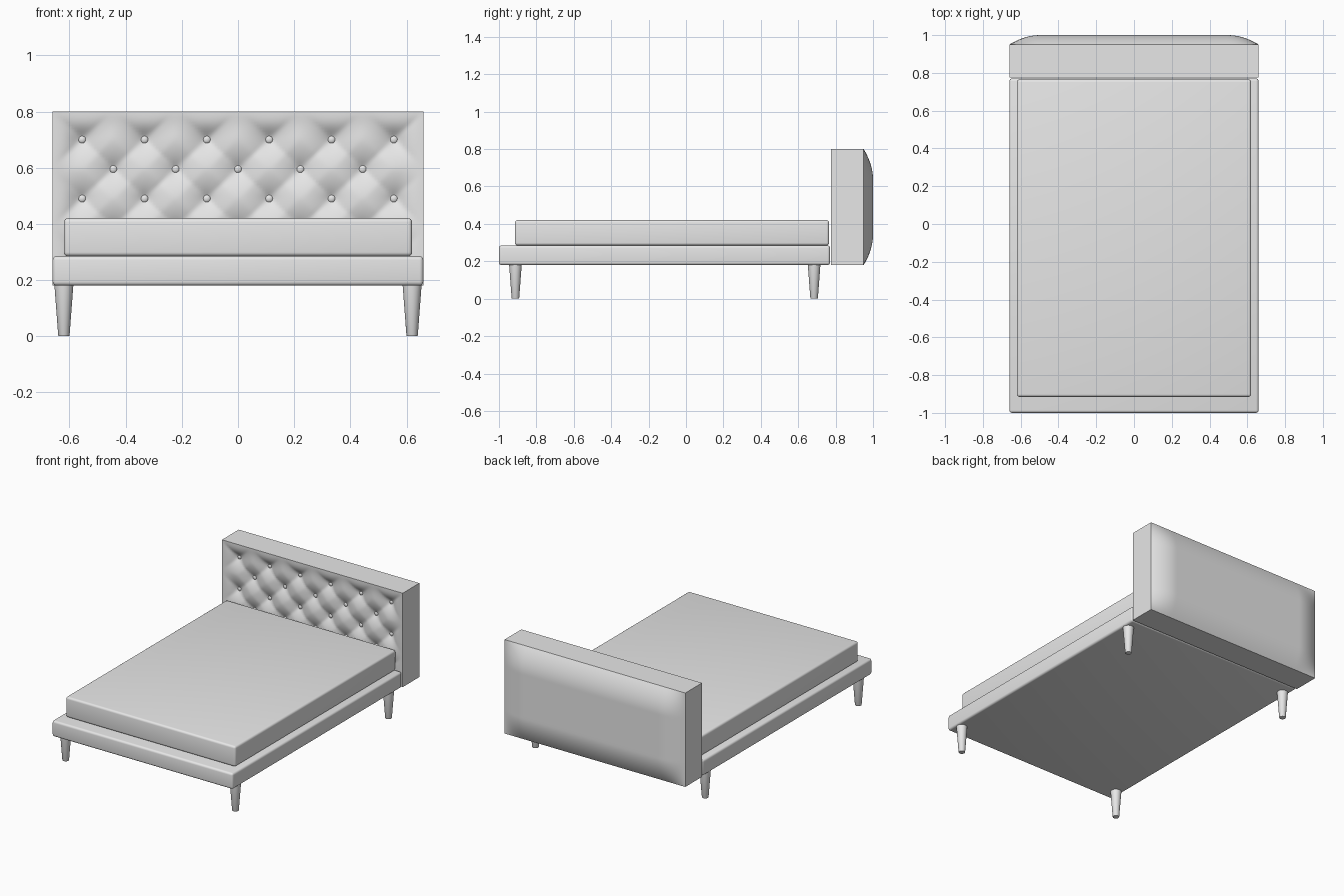
import bpy
import bmesh
import math
from mathutils import Matrix, Vector

cube = bpy.data.objects.get("Cube")
if cube:
    bpy.data.objects.remove(cube, do_unlink=True)

grey = bpy.data.materials.new("light_grey")
grey.use_nodes = True
grey.diffuse_color = (0.8, 0.8, 0.8, 1)
grey.node_tree.nodes["Principled BSDF"].inputs["Base Color"].default_value = (0.8, 0.8, 0.8, 1)


def finish(bm, name, angle=40):
    """Turn a bmesh into a smooth-shaded object with the grey material."""
    bmesh.ops.recalc_face_normals(bm, faces=bm.faces[:])
    mesh = bpy.data.meshes.new(name)
    bm.to_mesh(mesh)
    bm.free()
    mesh.materials.append(grey)
    obj = bpy.data.objects.new(name, mesh)
    bpy.context.collection.objects.link(obj)
    bpy.ops.object.select_all(action='DESELECT')
    obj.select_set(True)
    bpy.context.view_layer.objects.active = obj
    bpy.ops.object.shade_smooth_by_angle(angle=math.radians(angle))
    return obj


def rounded_box(name, half_x, y0, y1, z0, z1, radius):
    bm = bmesh.new()
    size = Matrix.Diagonal((2 * half_x, y1 - y0, z1 - z0, 1))
    place = Matrix.Translation((0, (y0 + y1) / 2, (z0 + z1) / 2))
    bmesh.ops.create_cube(bm, size=1, matrix=place @ size)
    bmesh.ops.bevel(bm, geom=bm.edges[:], offset=radius, segments=4,
                    profile=0.5, affect='EDGES')
    return finish(bm, name)


# Platform and mattress
rounded_box("bed_base", 0.66, -1.0, 0.77, 0.18, 0.285, 0.014)
rounded_box("mattress", 0.62, -0.915, 0.765, 0.285, 0.42, 0.014)

# Tapered legs
for side, x in (("right", -0.62), ("left", 0.62)):
    for end, y in (("front", -0.912), ("back", 0.685)):
        bm = bmesh.new()
        bmesh.ops.create_cone(bm, cap_ends=True, segments=32, radius1=0.02,
                              radius2=0.034, depth=0.185,
                              matrix=Matrix.Translation((x, y, 0.0925)))
        rim = [e for e in bm.edges if all(v.co.z < 0.01 for v in e.verts)]
        bmesh.ops.bevel(bm, geom=rim, offset=0.003, segments=2,
                        profile=0.5, affect='EDGES')
        finish(bm, f"{end}_{side}_leg")

# Tufting layout: staggered rows of buttons
HALF_W, HALF_H, MID_Z = 0.66, 0.31, 0.49
FRONT, REAR = 0.775, 0.95
STEP_X, STEP_Z = 0.222, 0.105
buttons = []
for row in range(-2, 3):
    count = 6 if row % 2 == 0 else 5
    for i in range(count):
        buttons.append(Vector(((i - (count - 1) / 2) * STEP_X, row * STEP_Z)))


def tuft_depth(x, z):
    """Depth of the padded front at x, z measured from the panel centre."""
    nearest = min((Vector((x, z)) - b).length for b in buttons)
    a = x / STEP_X - 0.5
    b = z / (2 * STEP_Z)
    pillow = abs(math.sin(math.pi * (a + b)) * math.sin(math.pi * (a - b)))
    edge = min(HALF_W - abs(x), HALF_H - abs(z))
    fade = min(1, max(0, edge) / 0.09)
    fade = fade * fade * (3 - 2 * fade)
    return fade * (0.03 * math.exp(-nearest / 0.04) + 0.012 * (1 - pillow ** 0.7))


def back_bulge(x, z):
    """Cushioned swelling that fades toward the panel edges."""
    rise = 0.05
    for d in (HALF_W - abs(x), HALF_H - abs(z)):
        t = min(1, max(0, d) / 0.165)
        rise *= 1 - (1 - t) ** 2
    return rise


# Headboard: a fine grid thickened into a panel, then shaped on both faces
bm = bmesh.new()
upright = (Matrix.Translation((0, FRONT, MID_Z)) @ Matrix.Rotation(math.pi / 2, 4, 'X')
           @ Matrix.Diagonal((HALF_W, HALF_H, 1, 1)))
bmesh.ops.create_grid(bm, x_segments=132, y_segments=62, size=1, matrix=upright)
front_verts = bm.verts[:]
result = bmesh.ops.extrude_face_region(bm, geom=bm.faces[:], use_keep_orig=True)
back_verts = [g for g in result["geom"] if isinstance(g, bmesh.types.BMVert)]
for v in front_verts:
    v.co.y = FRONT + tuft_depth(v.co.x, v.co.z - MID_Z)
for v in back_verts:
    v.co.y = REAR + back_bulge(v.co.x, v.co.z - MID_Z)
finish(bm, "headboard", 50)

# Buttons seated in the tufts
bm = bmesh.new()
for b in buttons:
    place = Matrix.Translation((b.x, FRONT + tuft_depth(b.x, b.y) - 0.006, MID_Z + b.y))
    bmesh.ops.create_uvsphere(bm, u_segments=16, v_segments=10, radius=0.014,
                              matrix=place @ Matrix.Diagonal((1, 0.6, 1, 1)))
finish(bm, "headboard_buttons", 60)
